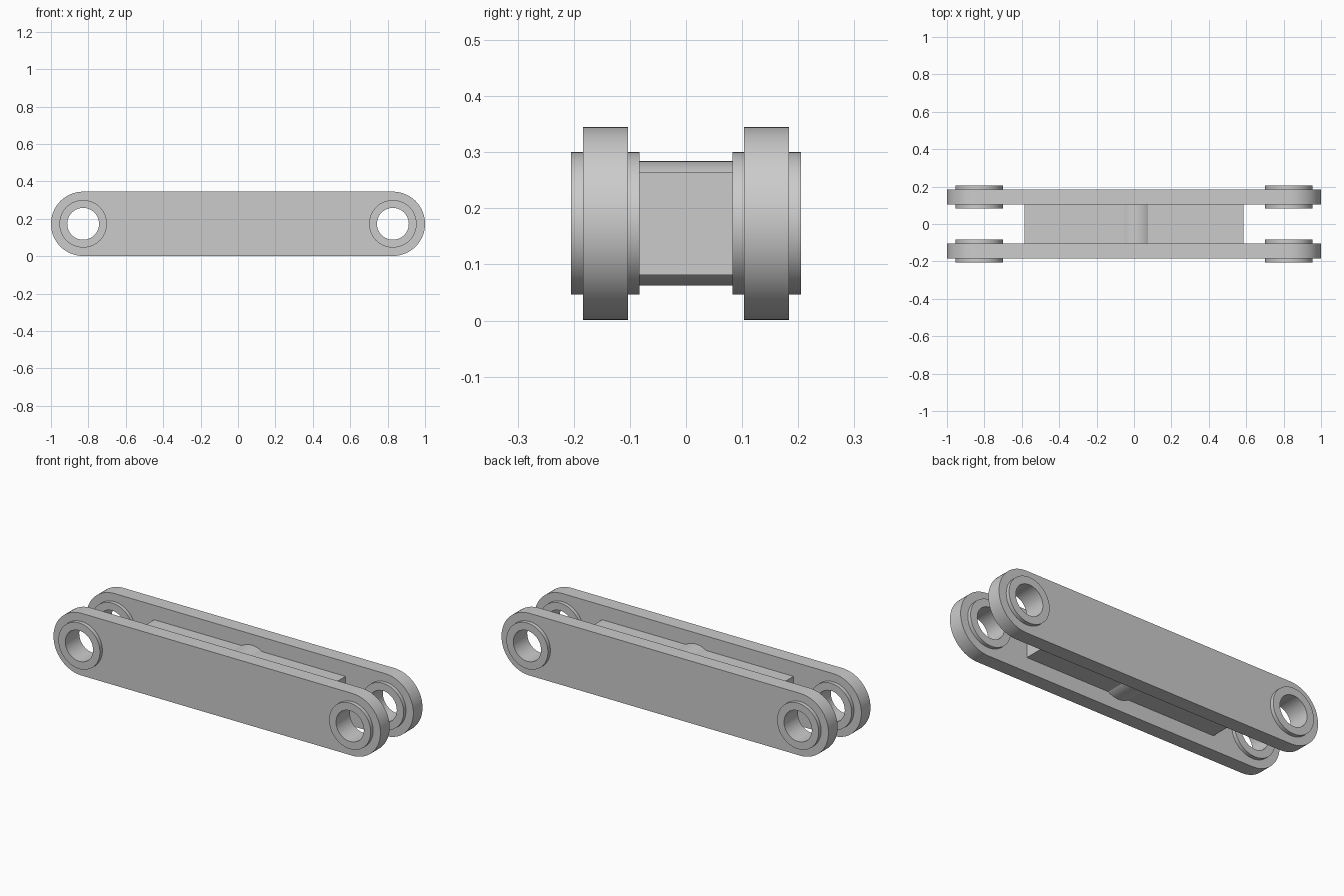
import bpy
from math import sin, cos, pi, radians

if "Cube" in bpy.data.objects:
    bpy.data.objects.remove(bpy.data.objects["Cube"])

MID_Z = 0.173        # height of the pin axes
PIN_X = 0.828        # distance of the pin axes from the centre
END_R = 0.172        # radius of the rounded plate ends
PLATE_Y = 0.1435     # centre plane of each side plate

steel = bpy.data.materials.new("light_grey_steel")
steel.use_nodes = True
grey = (0.6, 0.6, 0.6, 1)
steel.diffuse_color = grey
steel.node_tree.nodes["Principled BSDF"].inputs["Base Color"].default_value = grey


def arc(cx, r, start=0, end=2 * pi, n=64):
    """Points along an arc; a full circle leaves out the repeated end point."""
    full = abs(end - start - 2 * pi) < 1e-6
    count = n if full else n + 1
    return [(cx + r * cos(start + (end - start) * i / n),
             r * sin(start + (end - start) * i / n)) for i in range(count)]


def extruded(name, loops, y, thickness):
    """Fill closed loops drawn in the x-z plane and thicken them along y."""
    curve = bpy.data.curves.new(name, "CURVE")
    curve.dimensions = "2D"
    curve.fill_mode = "BOTH"
    curve.extrude = thickness / 2
    for loop in loops:
        spline = curve.splines.new("POLY")
        spline.points.add(len(loop) - 1)
        for point, (u, v) in zip(spline.points, loop):
            point.co = (u, v, 0, 1)
        spline.use_cyclic_u = True
    obj = bpy.data.objects.new(name, curve)
    bpy.context.collection.objects.link(obj)
    obj.location = (0, y, MID_Z)
    obj.rotation_euler = (pi / 2, 0, 0)
    bpy.ops.object.select_all(action="DESELECT")
    obj.select_set(True)
    bpy.context.view_layer.objects.active = obj
    bpy.ops.object.convert(target="MESH")
    obj = bpy.context.view_layer.objects.active
    obj.data.materials.clear()
    obj.data.materials.append(steel)
    # weld the caps to the walls so the shading is continuous
    bpy.ops.object.mode_set(mode="EDIT")
    bpy.ops.mesh.select_all(action="SELECT")
    bpy.ops.mesh.remove_doubles(threshold=0.0001)
    bpy.ops.mesh.normals_make_consistent(inside=False)
    bpy.ops.object.mode_set(mode="OBJECT")
    bpy.ops.object.shade_smooth_by_angle(angle=radians(30))
    return obj


outline = (arc(PIN_X, END_R, -pi / 2, pi / 2, 32)
           + arc(-PIN_X, END_R, pi / 2, 3 * pi / 2, 32))

for side, depth in (("front", -1), ("back", 1)):
    # side plate, its holes hidden inside the bushings
    holes = [arc(s * PIN_X, 0.1) for s in (-1, 1)]
    extruded(side + "_plate", [outline] + holes, depth * PLATE_Y, 0.08)
    # bushings standing proud of both plate faces
    for end, s in (("right", -1), ("left", 1)):
        extruded(f"{side}_{end}_bushing",
                 [arc(s * PIN_X, 0.127), arc(s * PIN_X, 0.085)],
                 depth * 0.144, 0.122)

# spacer block and the round cross bar through it
extruded("spacer_block",
         [[(-0.585, -0.092), (0.585, -0.092), (0.585, 0.092), (-0.585, 0.092)]], 0, 0.21)
extruded("cross_bar", [arc(0.012, 0.111)], 0, 0.21)
